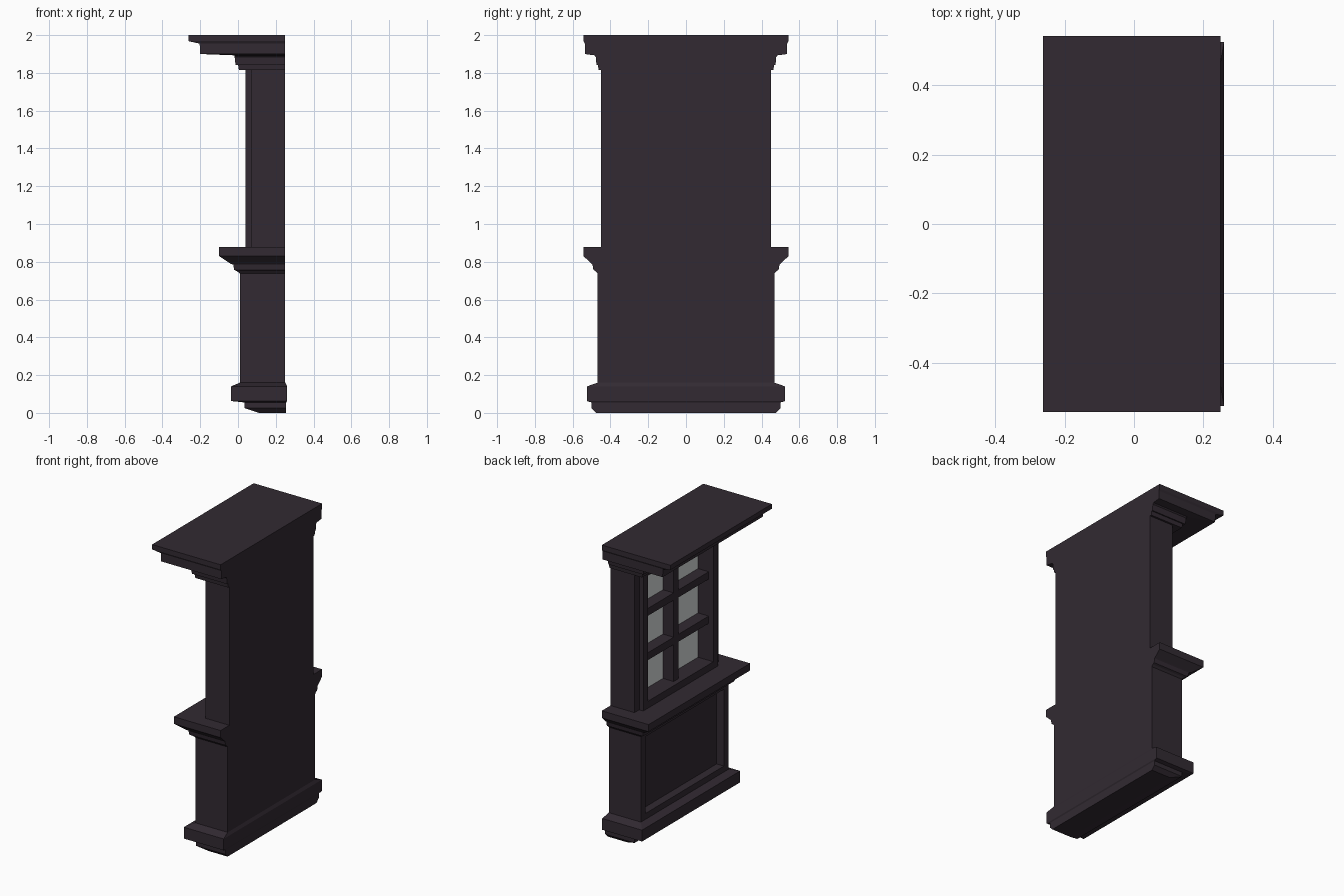
import bpy, bmesh

if "Cube" in bpy.data.objects:
    bpy.data.objects.remove(bpy.data.objects["Cube"])

def material(name, col):
    m = bpy.data.materials.new(name)
    m.diffuse_color = (*col, 1)
    m.use_nodes = True
    m.node_tree.nodes["Principled BSDF"].inputs["Base Color"].default_value = m.diffuse_color
    return m

WOOD = material("dark wood", (0.032, 0.023, 0.032))
GLASS = material("grey glass", (0.68, 0.71, 0.70))

def finish(name, bm, mat):
    bmesh.ops.recalc_face_normals(bm, faces=bm.faces)
    me = bpy.data.meshes.new(name)
    bm.to_mesh(me)
    bm.free()
    me.materials.append(mat)
    ob = bpy.data.objects.new(name, me)
    bpy.context.collection.objects.link(ob)
    return ob

def moulding(name, levels, mat=WOOD):
    """Stack of rectangles (z, front x, back x, half width) joined into one solid."""
    bm = bmesh.new()
    rings = [[bm.verts.new(p) for p in ((x0, -h, z), (x1, -h, z), (x1, h, z), (x0, h, z))]
             for z, x0, x1, h in levels]
    for a, b in zip(rings, rings[1:]):
        for i in range(4):
            j = (i + 1) % 4
            bm.faces.new((a[i], a[j], b[j], b[i]))
    bm.faces.new(rings[0])
    bm.faces.new(rings[-1])
    return finish(name, bm, mat)

def box(name, x, y, z, mat=WOOD):
    bm = bmesh.new()
    bmesh.ops.create_cube(bm, size=1)
    for v in bm.verts:
        v.co = [r[0] if c < 0 else r[1] for c, r in zip(v.co, (x, y, z))]
    return finish(name, bm, mat)

def pair(name, x, y, z):
    """Box plus its mirror across y = 0."""
    box(name + "_left", x, y, z)
    box(name + "_right", x, (-y[1], -y[0]), z)

B = 0.25  # back plane

# Plinth with toe and sloped top edge
moulding("plinth", [(0, .11, .255, .475), (.025, .035, .255, .50), (.055, .035, .255, .50),
                    (.063, -.038, .26, .525), (.14, -.038, .26, .525), (.16, .01, .25, .468)])

# Lower cabinet with recessed panel and a small stepped bead along its top
box("lower_panel", (.065, B), (-.468, .468), (.15, .76))
pair("lower_stile", (.01, .065), (.42, .468), (.15, .76))
box("lower_bottom_rail", (.01, .065), (-.42, .42), (.15, .20))
box("lower_top_rail", (.01, .065), (-.42, .42), (.72, .76))
box("lower_top_bead", (.035, .065), (-.42, .42), (.70, .72))

# Counter with stepped, flared moulding below
moulding("counter", [(.738, .01, B, .468), (.75, -.005, B, .478), (.757, -.02, B, .490),
                     (.785, -.025, B, .495), (.79, -.04, B, .50), (.83, -.1, B, .543),
                     (.878, -.1, B, .543)])

# Upper cabinet carcass
box("upper_back", (.16, B), (-.45, .45), (.87, 1.83))
pair("upper_post", (.07, .16), (.35, .45), (.87, 1.83))

# Window frame, glazing bars and glass
Z0, Z1, BAR = .925, 1.775, .05
pair("window_stile", (.04, .07), (.35, .40), (.87, 1.83))
box("window_bottom_rail", (.04, .16), (-.35, .35), (.87, Z0))
box("window_top_rail", (.04, .16), (-.35, .35), (Z1, 1.83))
box("vertical_bar", (.075, .16), (-BAR / 2, BAR / 2), (Z0, Z1))
pane = (Z1 - Z0 - 2 * BAR) / 3
for i in (1, 2):
    z = Z0 + i * pane + (i - 1) * BAR
    box(f"horizontal_bar_{i}", (.075, .16), (-.35, .35), (z, z + BAR))
box("window_glass", (.155, .16), (-.35, .35), (Z0, Z1), GLASS)

# Cornice with deep overhang
moulding("cornice", [(1.815, .005, B, .463), (1.843, .0, B, .466), (1.843, -.013, B, .474),
                     (1.885, -.018, B, .478), (1.893, -.018, B, .485), (1.90, -.20, B, .536),
                     (1.955, -.203, B, .536), (1.968, -.263, B, .543), (2.0, -.263, B, .543)])
